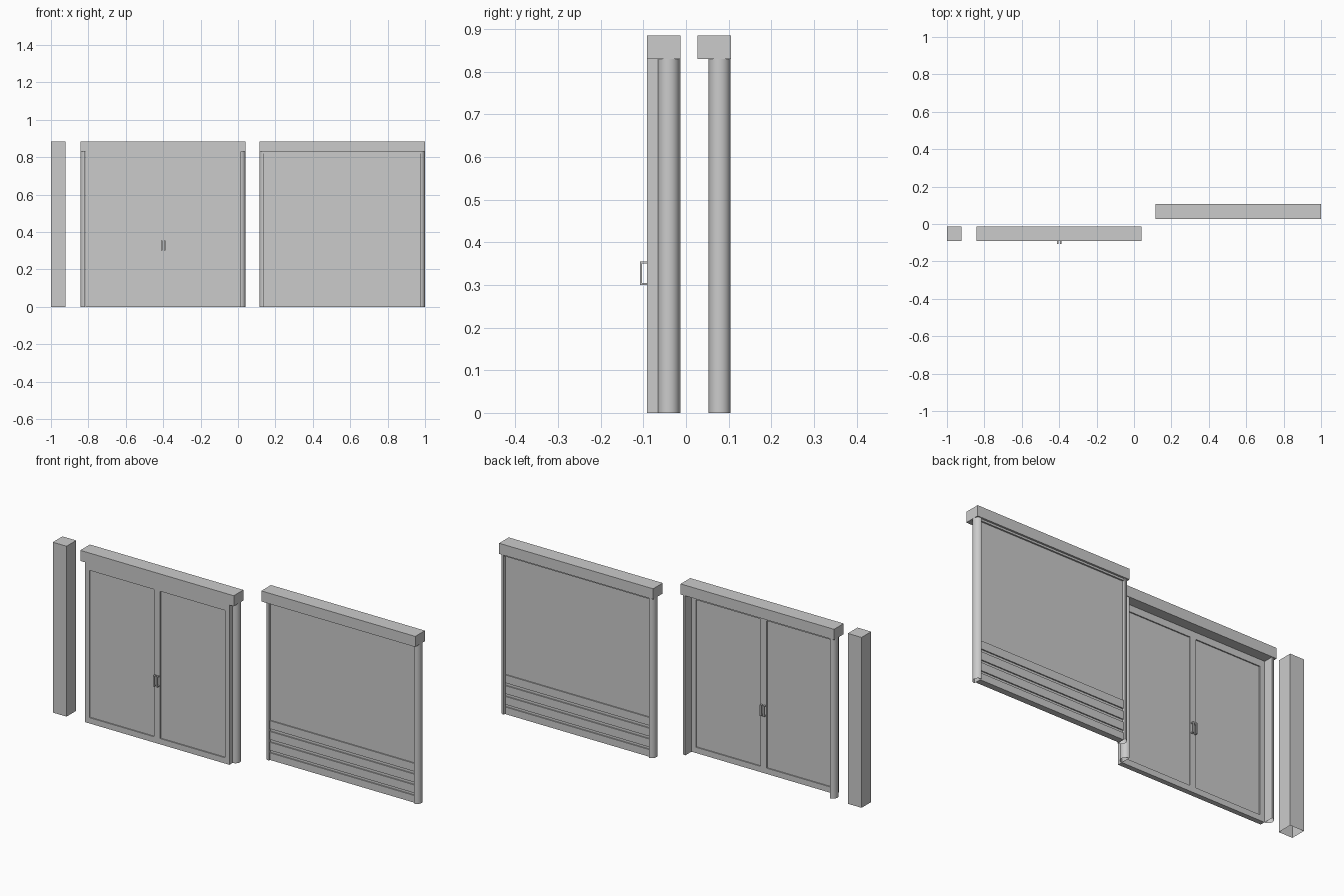
import bpy, bmesh, math

if "Cube" in bpy.data.objects:
    bpy.data.objects.remove(bpy.data.objects["Cube"])


def make(name, bm):
    bmesh.ops.recalc_face_normals(bm, faces=bm.faces)
    me = bpy.data.meshes.new(name)
    bm.to_mesh(me)
    bm.free()
    ob = bpy.data.objects.new(name, me)
    bpy.context.collection.objects.link(ob)
    return ob


def add_box(bm, x0, x1, y0, y1, z0, z1):
    vs = bmesh.ops.create_cube(bm, size=1)["verts"]
    for v in vs:
        v.co = ((x0 + x1) / 2 + v.co.x * (x1 - x0),
                (y0 + y1) / 2 + v.co.y * (y1 - y0),
                (z0 + z1) / 2 + v.co.z * (z1 - z0))


def boxes(name, *dims):
    bm = bmesh.new()
    for d in dims:
        add_box(bm, *d)
    return make(name, bm)


def column(name, x_in, x_out, y0, y1, height):
    """Half-round post: flat inner side, curved outer side, open ends."""
    bm = bmesh.new()
    n, cy, r = 16, (y0 + y1) / 2, (y1 - y0) / 2
    ring = []
    for i in range(n + 1):
        a = math.pi * i / n - math.pi / 2
        ring.append((x_in + (x_out - x_in) * math.cos(a), cy + r * math.sin(a)))
    low = [bm.verts.new((x, y, 0)) for x, y in ring]
    top = [bm.verts.new((x, y, height)) for x, y in ring]
    for i in range(n + 1):
        j = (i + 1) % (n + 1)
        bm.faces.new((low[i], low[j], top[j], top[i]))
    ob = make(name, bm)
    bpy.context.view_layer.objects.active = ob
    ob.select_set(True)
    bpy.ops.object.shade_smooth_by_angle(angle=math.radians(35))
    ob.select_set(False)


H, HEAD = 0.885, 0.83


def portal(name, x0, x1, y0):
    """Header beam on two half-round columns set toward the back."""
    boxes(name + "_header", (x0, x1, y0, y0 + 0.079, HEAD, H))
    column(name + "_left_column", x0 + 0.025, x0, y0 + 0.026, y0 + 0.077, HEAD)
    column(name + "_right_column", x1 - 0.025, x1, y0 + 0.026, y0 + 0.077, HEAD)


# Free-standing pillar, open underneath
pillar = bmesh.new()
add_box(pillar, -1, -0.921, -0.092, -0.013, 0, H)
pillar.faces.ensure_lookup_table()
bmesh.ops.delete(pillar, geom=[f for f in pillar.faces if f.calc_center_median().z < 0.01],
                 context='FACES_ONLY')
make("pillar", pillar)

# Double door section
portal("door", -0.842, 0.04, -0.092)
f, b = -0.092, -0.066
boxes("door_frame",
      (-0.815, -0.79, f, b, 0, HEAD), (-0.01, 0.015, f, b, 0, HEAD),
      (-0.417, -0.383, f, b, 0.03, 0.795),
      (-0.79, -0.01, f, b, 0, 0.03), (-0.79, -0.01, f, b, 0.795, HEAD))
boxes("door_leaves",
      (-0.79, -0.417, f + 0.006, b - 0.006, 0.03, 0.795),
      (-0.383, -0.01, f + 0.006, b - 0.006, 0.03, 0.795))

# Paired pull handles on both sides of the doors
for side, y, s in (("front", f, -1), ("back", b, 1)):
    parts = []
    for x in (-0.409, -0.391):
        bar = sorted((y + s * 0.011, y + s * 0.016))
        post = sorted((y, y + s * 0.011))
        parts.append((x - 0.004, x + 0.004, *bar, 0.30, 0.355))
        for z in (0.30, 0.35):
            parts.append((x - 0.004, x + 0.004, *post, z, z + 0.005))
    boxes(side + "_handles", *parts)

# Wall section with panel, top rail and slats
portal("wall", 0.115, 1.0, 0.027)
boxes("wall_panel", (0.14, 0.975, 0.068, 0.088, 0, HEAD))
boxes("wall_top_rail", (0.14, 0.975, 0.060, 0.096, 0.82, HEAD))
boxes("wall_slats", *[(0.14, 0.972, 0.062, 0.094, max(0, z - 0.042), z)
                      for z in (0.037, 0.092, 0.148, 0.204)])
